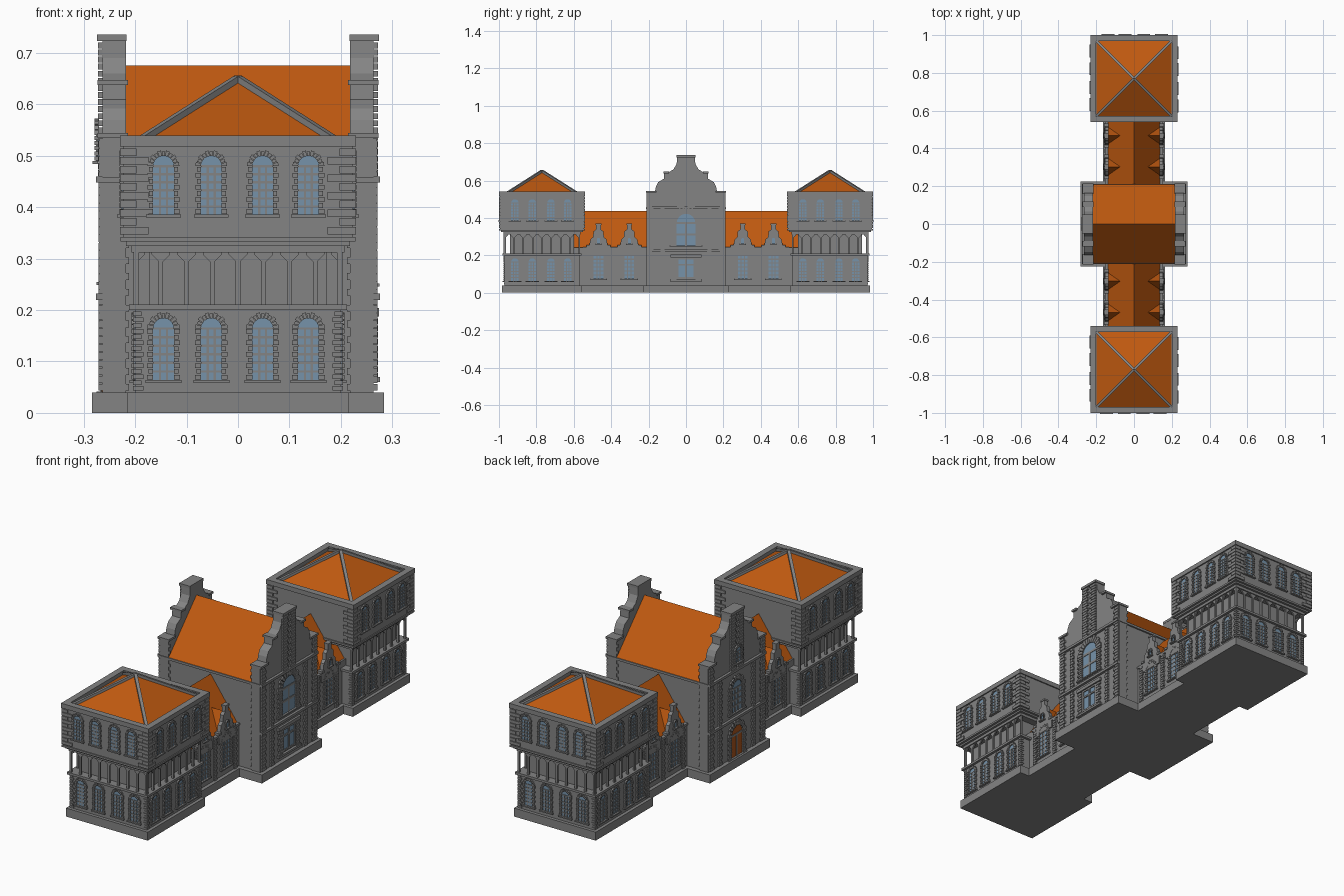
import bpy, bmesh, math
from mathutils import Matrix, Vector

if "Cube" in bpy.data.objects:
    bpy.data.objects.remove(bpy.data.objects["Cube"])

def material(name, col):
    m = bpy.data.materials.new(name)
    m.diffuse_color = (*col, 1)
    m.use_nodes = True
    m.node_tree.nodes["Principled BSDF"].inputs["Base Color"].default_value = m.diffuse_color
    return m

STONE = material("grey_stone", (0.23, 0.23, 0.23))
ROOF = material("orange_tile", (0.52, 0.10, 0.005))
GLASS = material("blue_glass", (0.18, 0.29, 0.40))
DOOR = material("brown_door", (0.40, 0.09, 0.012))
parts = {}

def frame(cx, cy, angle, half):
    """Wall frame: u runs along the wall, d points outward, z up."""
    return Matrix.Translation((cx, cy, 0)) @ Matrix.Rotation(angle, 4, 'Z') @ Matrix.Translation((0, -half, 0))

def prism(part, mat, M, pts, d0, d1):
    bm = parts.setdefault((part, mat.name), bmesh.new())
    a = [bm.verts.new(M @ Vector((u, -d0, z))) for u, z in pts]
    b = [bm.verts.new(M @ Vector((u, -d1, z))) for u, z in pts]
    bm.faces.new(a)
    bm.faces.new(b[::-1])
    n = len(pts)
    for i in range(n):
        bm.faces.new((a[i], b[i], b[(i + 1) % n], a[(i + 1) % n]))

def box(part, mat, M, u0, u1, z0, z1, d0, d1):
    prism(part, mat, M, [(u0, z0), (u1, z0), (u1, z1), (u0, z1)], d0, d1)

def block(part, cx, cy, hx, hy, z0, z1):
    box(part, STONE, frame(cx, cy, 0, 0), -hx, hx, z0, z1, -hy, hy)

def beam(part, a, b, w):
    a, b = Vector(a), Vector(b)
    M = Matrix.Translation(a) @ (b - a).to_track_quat('Z', 'Y').to_matrix().to_4x4()
    box(part, STONE, M, -w, w, 0, (b - a).length, -w, w)

def quoins(part, M, u, side, long, short, z0, z1, n, d=0.006):
    h = (z1 - z0) / n
    for i in range(n):
        w = side * (long if i % 2 == 0 else short)
        box(part, STONE, M, min(u, u + w), max(u, u + w), z0 + i * h + .0012, z0 + (i + 1) * h - .0012, -.002, d)

def window(part, M, u, z0, zs, r, w, cols=3, rows=6, n=11, fill=GLASS):
    """Round-headed window with glazing bars, block surround and sill."""
    arc = [math.pi * i / n for i in range(n + 1)]
    pt = lambda q, t: (u + q * math.cos(t), zs + q * math.sin(t))
    leaf = "door_leaf" if fill is DOOR else part + "_glass"
    prism(leaf, fill, M, [(u - r, z0), (u + r, z0)] + [pt(r, t) for t in arc], -.002, .0015)
    b = r * .11
    for i in range(1, cols):
        x = u - r + 2 * r * i / cols
        box(part + "_bars", STONE, M, x - b, x + b, z0, zs, 0, .004)
    for i in range(1, rows + 1):
        z = z0 + (zs - z0) * i / rows
        box(part + "_bars", STONE, M, u - r, u + r, z - b, z + b, 0, .004)
    for s in (-1, 1):
        quoins(part + "_surround", M, u + s * r, s, w, w * .75, z0, zs, max(5, int((zs - z0) / .0105)), .007)
    for i in range(n):
        t0, t1 = arc[i] + .02, arc[i + 1] - .02
        q = r + (w if i % 2 == 0 else w * .8)
        prism(part + "_surround", STONE, M, [pt(r, t0), pt(q, t0), pt(q, t1), pt(r, t1)], -.002, .007)
    box(part + "_sill", STONE, M, u - r - w - .003, u + r + w + .003, z0 - .006, z0, 0, .011)

def mirrored(profile):
    return [(-u, z) for u, z in profile] + [(u, z) for u, z in reversed(profile)]

# End towers
for s in (-1, 1):
    cy = s * .77
    block("tower_plinth", 0, cy, .215, .215, 0, .04)
    block("tower_ground_floor", 0, cy, .2, .2, .04, .2)
    block("balcony_floor", 0, cy, .212, .212, .2, .211)
    block("balcony_core", 0, cy, .172, .172, .21, .325)
    block("balcony_beam", 0, cy, .207, .207, .312, .325)
    block("tower_cornice", 0, cy, .218, .218, .325, .333)
    block("tower_cornice", 0, cy, .229, .229, .333, .342)
    block("tower_upper_floor", 0, cy, .224, .224, .34, .522)
    # Hipped roof behind a raised rim
    bm = parts.setdefault(("tower_roof", ROOF.name), bmesh.new())
    cs = [bm.verts.new((x * .203, cy + y * .203, .519)) for x, y in ((-1, -1), (1, -1), (1, 1), (-1, 1))]
    top = bm.verts.new((0, cy, .648))
    bm.faces.new(cs[::-1])
    for i in range(4):
        bm.faces.new((cs[i], cs[(i + 1) % 4], top))
    for x in (-1, 1):
        for y in (-1, 1):
            beam("roof_hip_rib", (x * .203, cy + y * .203, .521), (0, cy, .650), .007)
    end = 0 if s < 0 else math.pi
    for k in range(4):
        box("tower_rim", STONE, frame(0, cy, k * math.pi / 2, .23), -.23, .23, .518, .54, -.03, 0)
    for ang in (end, math.pi / 2, -math.pi / 2, end + math.pi):
        low, up = frame(0, cy, ang, .2), frame(0, cy, ang, .224)
        inner = ang == end + math.pi
        for e in (-1, 1):
            quoins("tower_upper_quoins", up, e * .229, -e, .055, .032, .346, .516, 10, .0055)
            quoins("tower_lower_quoins", low, e * .204, -e, .02, .016, .042, .198, 14, .004)
        if inner:
            continue
        for u in (-.145, -.052, .048, .137):
            window("tower_lower_window", low, u, .064, .164, .02, .012)
            window("tower_upper_window", up, u, .386, .48, .02, .011)
        # Balcony posts with angled brackets
        for i in range(9):
            u = -.2 + i * .05
            box("balcony_post", STONE, low, u - .0045, u + .0045, .21, .314, -.007, .002)
            for e in (-1, 1):
                if abs(u + e * .02) < .2:
                    prism("balcony_bracket", STONE, low, [(u, .29), (u + e * .018, .308), (u + e * .018, .314), (u, .314)], -.006, .001)

# Linking wings with roof
block("wing_plinth", 0, 0, .165, .6, 0, .04)
block("wing_walls", 0, 0, .148, .6, .04, .242)
prism("wing_roof", ROOF, frame(0, 0, 0, 0), [(-.145, .235), (.145, .235), (0, .437)], -.6, .6)
small_gable = mirrored([(.06, .2), (.06, .25), (.049, .255), (.043, .285), (.029, .298), (.027, .328), (.013, .338), (.012, .367)])
for ang in (math.pi / 2, -math.pi / 2):
    for y in (-.468, -.303, .303, .468):
        W = frame(0, y, ang, .148)
        window("wing_window", W, 0, .075, .2, .026, .017)
        prism("wing_gable", STONE, W, small_gable, -.012, .006)
        box("wing_gable_cap", STONE, W, -.015, .015, .362, .37, -.014, .009)
        window("gable_window", frame(0, y, ang, .154), 0, .262, .285, .008, .006, 1, 1, 7)
        for e in (-1, 1):
            box("wing_gable_shoulder", STONE, W, min(e * .045, e * .064), max(e * .045, e * .064), .245, .256, -.014, .01)
        prism("dormer_roof", ROOF, W, [(-.05, .235), (.05, .235), (0, .335)], -.08, -.01)
    L = frame(0, 0, ang, .148)
    for y in (-.525, -.386, -.235, .235, .386, .525):
        quoins("wing_pilaster", L, y - .011, 1, .022, .018, .04, .236, 16, .007)
    for e in (-1, 1):
        box("wing_eaves", STONE, L, min(e * .2, e * .55), max(e * .2, e * .55), .235, .245, -.01, .006)

# Centre block
block("centre_plinth", 0, 0, .284, .226, 0, .04)
block("centre_walls", 0, 0, .262, .205, .04, .462)
R = frame(0, 0, math.pi / 2, 0)
prism("centre_roof", ROOF, R, [(-.21, .457), (.21, .457), (0, .676)], -.222, .222)
for y in (0, math.pi):
    F = frame(0, 0, y, .205)
    for e in (-1, 1):
        quoins("centre_front_quoins", F, e * .27, -e, .058, .05, .042, .535, 32, .004)
    box("centre_front_band", STONE, F, -.27, .27, .447, .458, -.01, .008)

# Curved end gables with chimneys
gable = mirrored([(.21, .04), (.21, .535), (.165, .545), (.16, .57), (.148, .592), (.118, .61), (.116, .642), (.09, .646), (.066, .66), (.05, .69), (.047, .728)])
for ang in (math.pi / 2, -math.pi / 2):
    G = frame(0, 0, ang, .264)
    prism("end_gable", STONE, G, gable, -.046, 0)
    box("chimney_cap", STONE, G, -.051, .051, .724, .736, -.047, .01)
    quoins("chimney_blocks", G, -.047, 1, .04, .032, .46, .722, 19, .008)
    quoins("chimney_blocks", G, .047, -1, .04, .032, .46, .722, 19, .008)
    for e in (-1, 1):
        for a, b, z in ((.158, .214, .535), (.09, .12, .638)):
            box("gable_coping", STONE, G, min(e * a, e * b), max(e * a, e * b), z, z + .01, -.05, .009)
        quoins("centre_corner_quoins", G, e * .208, -e, .035, .026, .042, .53, 32, .007)
        quoins("centre_pilaster", G, e * .135, -e, .024, .019, .042, .448, 28, .007)
    for z0, z1 in ((.22, .232), (.448, .46)):
        box("centre_band", STONE, G, -.212, .212, z0, z1, 0, .012)
    if ang > 0:
        # Garden side: tall arched window above a square-headed one
        window("great_window", G, 0, .252, .372, .05, .034, 2, 2, 13)
        box("ground_window_glass", GLASS, G, -.046, .046, .08, .18, 0, .0015)
        for u in (-.046, 0, .046):
            box("ground_window_frame", STONE, G, u - .005, u + .005, .075, .185, 0, .006)
        for z in (.08, .15, .182):
            box("ground_window_frame", STONE, G, -.05, .05, z - .004, z + .004, 0, .006)
        for e in (-1, 1):
            quoins("ground_window_surround", G, e * .05, e, .03, .022, .065, .185, 9, .008)
        box("ground_window_lintel", STONE, G, -.083, .083, .188, .204, 0, .01)
        box("ground_window_sill", STONE, G, -.085, .085, .06, .07, 0, .012)
    else:
        # Entrance side: door with windows above
        window("doorway", G, 0, .042, .145, .042, .025, 2, 1, 11, DOOR)
        window("entrance_window", G, 0, .255, .365, .036, .025, 3, 4, 11)
        window("attic_window", frame(0, 0, ang, .272), 0, .49, .54, .02, .013, 2, 3, 9)

# Turn each part into an object
for (name, mat), bm in parts.items():
    bmesh.ops.recalc_face_normals(bm, faces=bm.faces[:])
    me = bpy.data.meshes.new(name)
    bm.to_mesh(me)
    bm.free()
    me.materials.append(bpy.data.materials[mat])
    bpy.context.collection.objects.link(bpy.data.objects.new(name, me))
